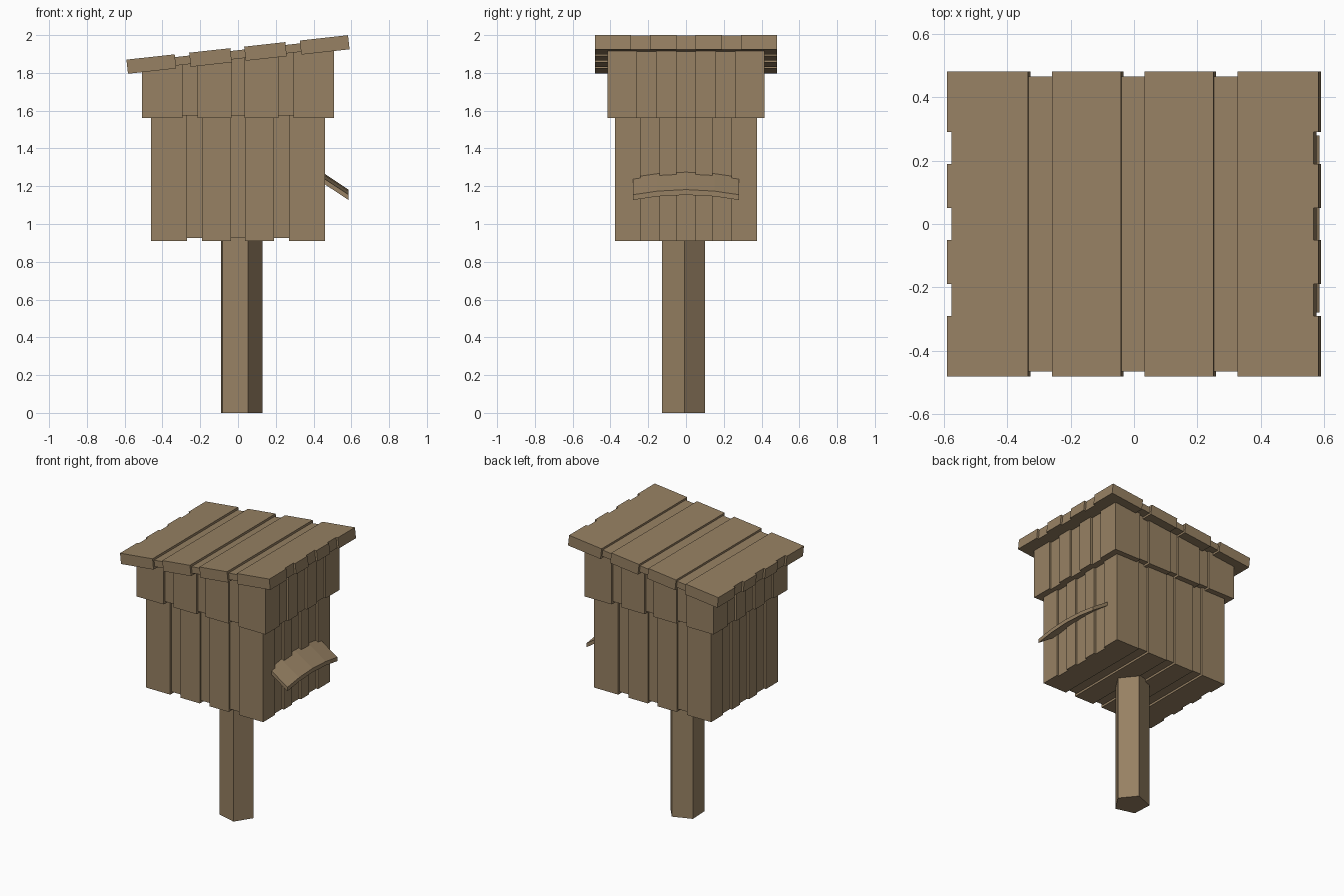
import bpy, bmesh, math
from mathutils import Matrix

if "Cube" in bpy.data.objects:
    bpy.data.objects.remove(bpy.data.objects["Cube"])

wood = bpy.data.materials.new("weathered_wood")
wood.diffuse_color = (0.31, 0.22, 0.125, 1)
wood.use_nodes = True
wood.node_tree.nodes["Principled BSDF"].inputs["Base Color"].default_value = wood.diffuse_color
TILT = math.radians(6.3)


def prism(bm, outline, z0, z1):
    """Extrude a counter-clockwise xy outline from z0 to z1."""
    lo = [bm.verts.new((x, y, z0)) for x, y in outline]
    hi = [bm.verts.new((x, y, z1)) for x, y in outline]
    bm.faces.new(lo[::-1])
    bm.faces.new(hi)
    n = len(lo)
    for i in range(n):
        j = (i + 1) % n
        bm.faces.new((lo[i], lo[j], hi[j], hi[i]))


def finish(bm, name):
    bmesh.ops.recalc_face_normals(bm, faces=bm.faces)
    me = bpy.data.meshes.new(name)
    bm.to_mesh(me)
    bm.free()
    me.materials.append(wood)
    ob = bpy.data.objects.new(name, me)
    bpy.context.collection.objects.link(ob)
    return ob


def rect(x0, x1, y0, y1):
    return [(x0, y0), (x1, y0), (x1, y1), (x0, y1)]


def planked(hx, hy, z0, z1, seams_x, seams_y, d=0.015):
    """Block of four boards over an inset core, with grooved end faces."""
    bm = bmesh.new()
    (o1, o0), c = seams_x[:2], seams_x[2]      # outer seam, centre half seam
    prism(bm, rect(-hx + 2 * d, hx - 2 * d, -hy + d, hy - d), z0 + d, z1 - d)
    for s in (-1, 1):
        prism(bm, rect(*sorted((s * c, s * o0)), -hy, hy), z0, z1)
        # end board with three grooves in its outer face
        a, b, m = seams_y
        pts = [(s * o1, hy), (s * o1, -hy), (s * hx, -hy)]
        for g0, g1 in ((-a, -b), (-m, m), (b, a)):
            pts += [(s * hx, g0), (s * (hx - d), g0), (s * (hx - d), g1), (s * hx, g1)]
        pts.append((s * hx, hy))
        prism(bm, pts, z0, z1)
    return bm


# five-sided post
bm = bmesh.new()
prism(bm, [(0.01 + 0.12 * math.cos(math.radians(3 + 72 * i)),
            -0.015 + 0.12 * math.sin(math.radians(3 + 72 * i))) for i in range(5)], 0, 0.95)
finish(bm, "post")

# main box
finish(planked(0.46, 0.375, 0.91, 1.60, (0.27, 0.19, 0.037), (0.24, 0.14, 0.05)), "box_body")

# wider upper band, top sheared to follow the roof
bm = planked(0.507, 0.415, 1.56, 1.9, (0.295, 0.215, 0.035), (0.26, 0.16, 0.05))
for v in bm.verts:
    if v.co.z > 1.7:
        v.co.z = 1.888 + v.co.x * math.tan(TILT)
finish(bm, "upper_band")

# sloping roof
bm = planked(0.59, 0.481, -0.0375, 0.0375, (0.333, 0.256, 0.037), (0.29, 0.19, 0.05))
bm.transform(Matrix.Translation((0, 0, 1.8975)) @ Matrix.Rotation(-TILT, 4, 'Y'))
finish(bm, "roof")

# arched awning on the right side
bm = bmesh.new()
arch = [(-0.28, -0.027), (-0.15, -0.008), (0, 0), (0.15, -0.008), (0.28, -0.027)]
outline = [(y, z + 1.268) for y, z in arch] + [(y, z + 1.240) for y, z in arch[::-1]]
prism(bm, outline, 0.44, 0.585)
for v in bm.verts:
    y, z, x = v.co
    v.co = (x, y, z - (x - 0.455) * 0.66)
finish(bm, "awning")
